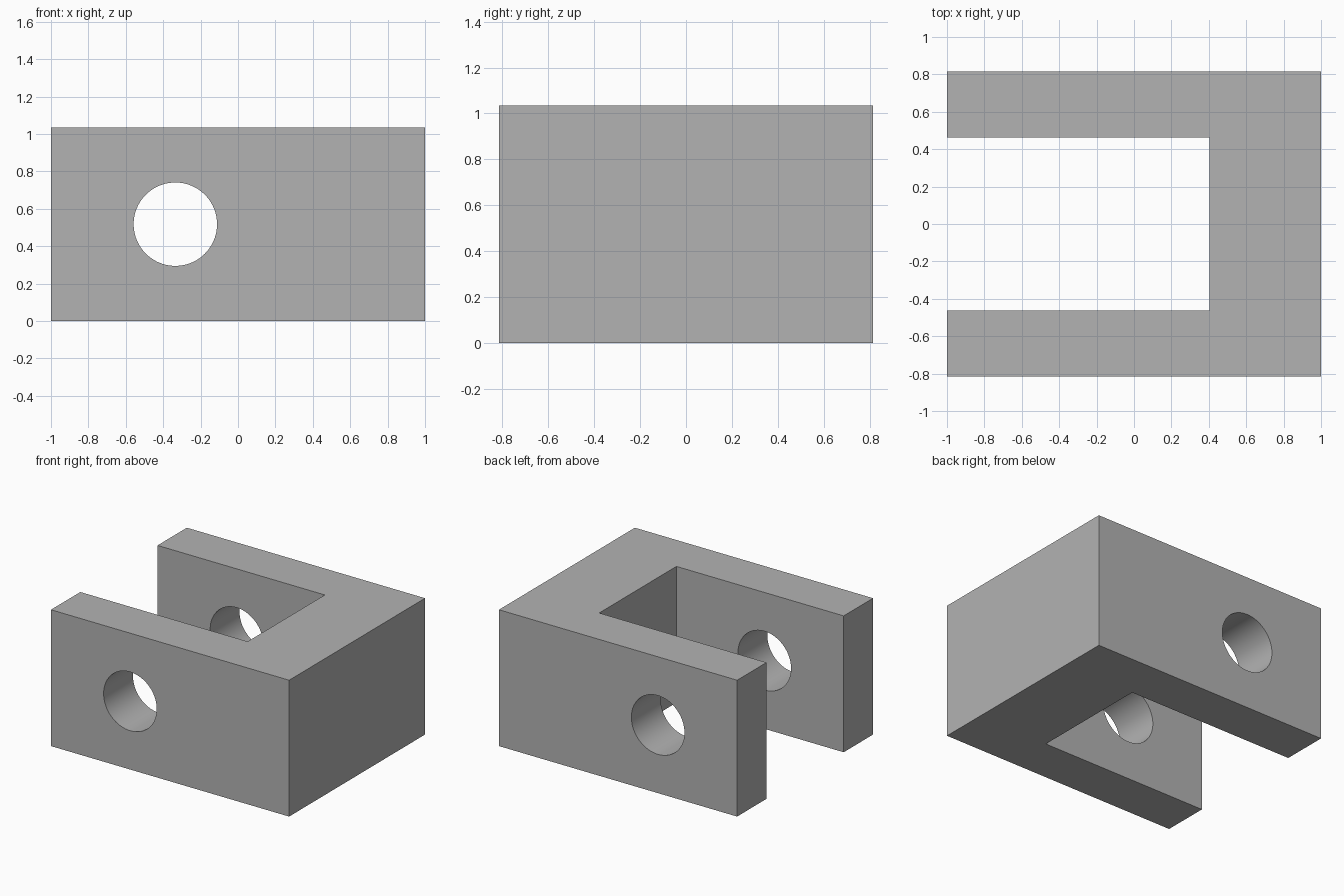
import bpy, bmesh, math

default = bpy.data.objects.get("Cube")
if default:
    bpy.data.objects.remove(default, do_unlink=True)

HEIGHT = 1.035
HALF_X, HALF_Y = 1.0, 0.815        # outer half sizes
SLOT_X, SLOT_Y = 0.405, 0.463      # slot end and half width
HOLE_X, HOLE_R = -0.335, 0.223     # cross hole

# Plain grey material
grey = bpy.data.materials.new("plain grey")
grey.use_nodes = True
colour = (0.45, 0.45, 0.45, 1)
grey.diffuse_color = colour
grey.node_tree.nodes["Principled BSDF"].inputs["Base Color"].default_value = colour

# U-shaped bracket body: half profile mirrored across y, extruded upward
half = [(-HALF_X, SLOT_Y), (SLOT_X, SLOT_Y)]
outer = [(HALF_X, HALF_Y), (-HALF_X, HALF_Y)]
mirror = lambda pts: [(x, -y) for x, y in reversed(pts)]
profile = half + mirror(half) + mirror(outer) + outer

bm = bmesh.new()
base = bm.faces.new([bm.verts.new((x, y, 0)) for x, y in profile])
top = bmesh.ops.extrude_face_region(bm, geom=[base])["geom"]
bmesh.ops.translate(bm, vec=(0, 0, HEIGHT),
                    verts=[v for v in top if isinstance(v, bmesh.types.BMVert)])
bmesh.ops.recalc_face_normals(bm, faces=bm.faces)
mesh = bpy.data.meshes.new("bracket_body")
bm.to_mesh(mesh)
bm.free()
mesh.materials.append(grey)
body = bpy.data.objects.new("bracket_body", mesh)
bpy.context.collection.objects.link(body)

# Round pin hole through both arms
bpy.ops.mesh.primitive_cylinder_add(vertices=96, radius=HOLE_R, depth=3,
                                    location=(HOLE_X, 0, HEIGHT / 2),
                                    rotation=(math.pi / 2, 0, 0))
cutter = bpy.context.object
cutter.name = "hole_cutter"
cutter.hide_render = True
cutter.data.materials.append(grey)

cut = body.modifiers.new("pin_hole", 'BOOLEAN')
cut.operation = 'DIFFERENCE'
cut.solver = 'EXACT'
cut.object = cutter

bpy.ops.object.select_all(action='DESELECT')
body.select_set(True)
bpy.context.view_layer.objects.active = body
bpy.ops.object.modifier_apply(modifier=cut.name)
bpy.data.objects.remove(cutter, do_unlink=True)

# Smooth hole walls, crisp edges
bpy.ops.object.shade_smooth_by_angle(angle=math.radians(30))
